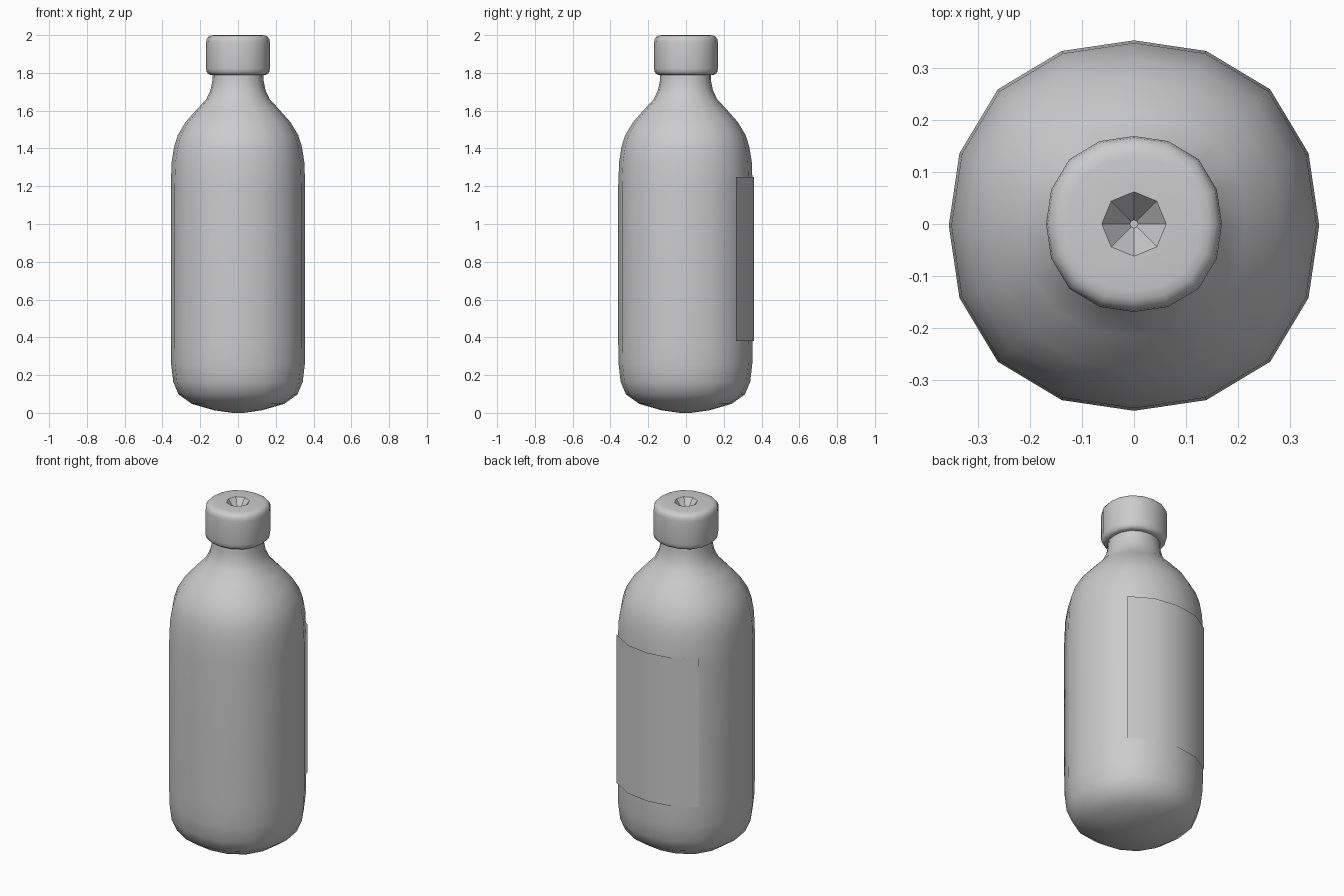
import bpy, bmesh
from math import sin, cos, pi, radians

if "Cube" in bpy.data.objects:
    bpy.data.objects.remove(bpy.data.objects["Cube"])

N = 16
ROUND = [1.0, 1.02, 1.04, 1.02]          # slight squareness of the subdivided rings
OCT = [1.0, cos(pi / 8)]                 # 16 points lying on an octagon


def ring(bm, r, z, cy, shape=ROUND):
    return [bm.verts.new((r * shape[i % len(shape)] * cos(2 * pi * i / N),
                          cy + r * shape[i % len(shape)] * sin(2 * pi * i / N), z))
            for i in range(N)]


def finish(bm, name, angle):
    me = bpy.data.meshes.new(name)
    bm.normal_update()
    bm.to_mesh(me)
    bm.free()
    ob = bpy.data.objects.new(name, me)
    bpy.context.collection.objects.link(ob)
    bpy.ops.object.select_all(action='DESELECT')
    ob.select_set(True)
    bpy.context.view_layer.objects.active = ob
    bpy.ops.object.shade_smooth_by_angle(angle=radians(angle))
    return ob


def lathe(name, profile, cy=0.0, angle=34):
    """Stack rings from bottom to top and close both ends."""
    bm = bmesh.new()
    rings = [ring(bm, p[0], p[1], cy, *p[2:]) for p in profile]
    for a, b in zip(rings, rings[1:]):
        for i in range(N):
            j = (i + 1) % N
            bm.faces.new((a[i], a[j], b[j], b[i]))
    bm.faces.new(rings[0][::-1])
    bm.faces.new(rings[-1])
    return finish(bm, name, angle)


# Bottle body: domed base, straight wall, shoulder and neck
lathe("bottle_body", [
    (0.03, 0.0), (0.127, 0.014), (0.245, 0.048), (0.315, 0.098), (0.343, 0.165),
    (0.354, 0.26), (0.356, 0.38), (0.356, 0.8), (0.356, 1.2), (0.351, 1.33),
    (0.338, 1.41), (0.319, 1.47), (0.277, 1.54), (0.215, 1.61), (0.168, 1.66),
    (0.145, 1.71), (0.135, 1.76), (0.132, 1.85)], cy=-0.003, angle=60)

# Screw cap with a faceted funnel in its top
lathe("cap", [
    (0.10, 1.79), (0.148, 1.79), (0.158, 1.795), (0.166, 1.806), (0.169, 1.823),
    (0.169, 1.96), (0.166, 1.978), (0.158, 1.99), (0.146, 1.997), (0.128, 2.0),
    (0.062, 2.0, OCT), (0.008, 1.93, OCT)])

# Label wrapped around the back quarter, just off the wall
bm = bmesh.new()
cols = []
for i in range(2, 7):
    r = 0.3615 * ROUND[i % 4]
    x, y = r * cos(2 * pi * i / N), r * sin(2 * pi * i / N) - 0.002
    cols.append([bm.verts.new((x, y, z)) for z in (0.38, 1.25)])
for a, b in zip(cols, cols[1:]):
    bm.faces.new((b[0], a[0], a[1], b[1])[::-1])
finish(bm, "label", 60)
